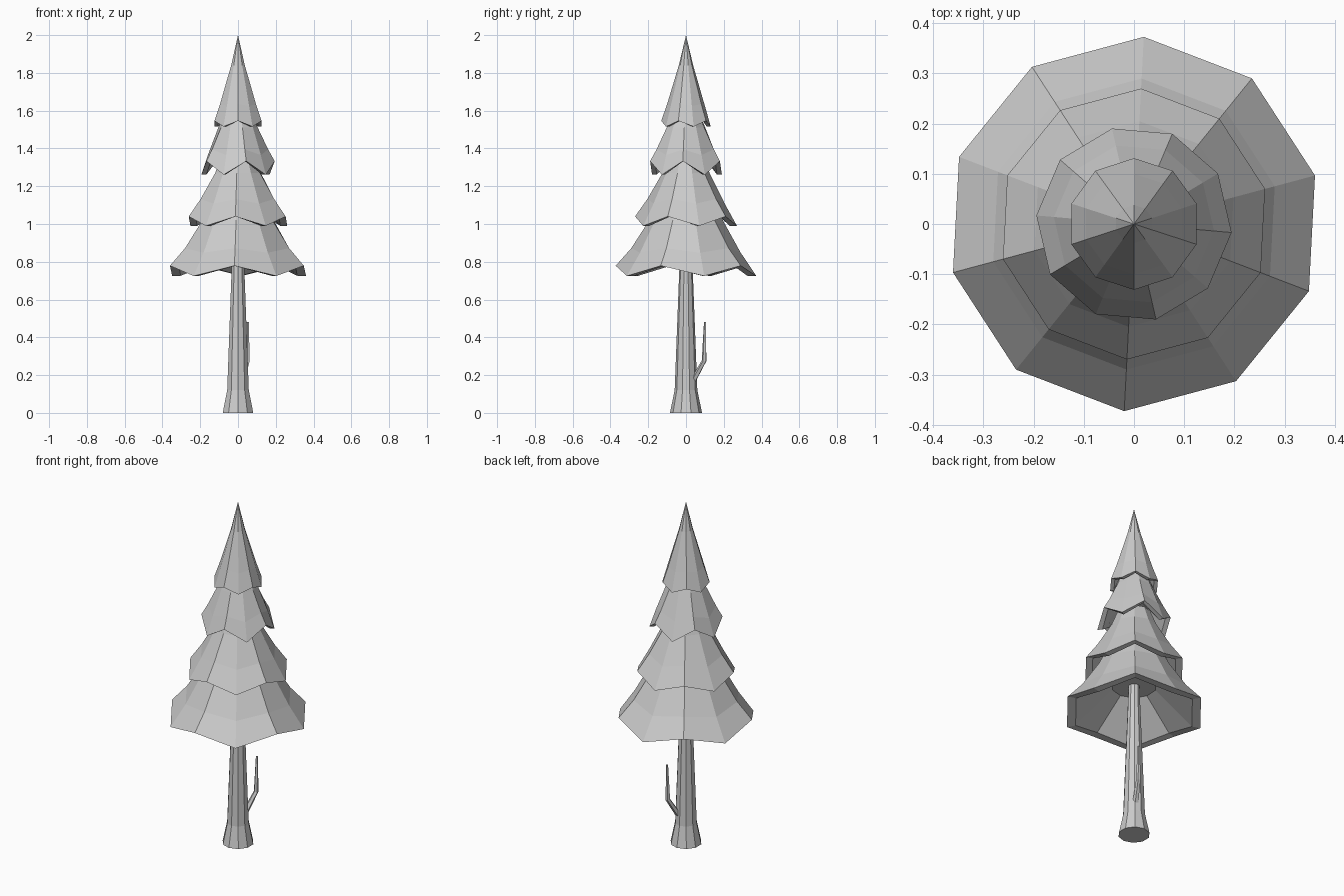
import bpy, bmesh
from math import sin, cos, radians, pi
from mathutils import Vector

if "Cube" in bpy.data.objects:
    bpy.data.objects.remove(bpy.data.objects["Cube"])


def finish(bm, name):
    bmesh.ops.recalc_face_normals(bm, faces=bm.faces)
    mesh = bpy.data.meshes.new(name)
    bm.to_mesh(mesh)
    bm.free()
    ob = bpy.data.objects.new(name, mesh)
    bpy.context.collection.objects.link(ob)
    return ob


def loft(name, rings, n, start):
    """Stack of rings (radius, height, zigzag) with both ends capped, flat faces."""
    bm = bmesh.new()
    loops = []
    for r, z, zig in rings:
        if r == 0:
            loops.append([bm.verts.new((0, 0, z))])
            continue
        loops.append([bm.verts.new((r * cos(radians(start) + 2 * pi * k / n),
                                    r * sin(radians(start) + 2 * pi * k / n),
                                    z + (zig if k % 2 == 0 else -zig)))
                      for k in range(n)])
    for a, b in zip(loops, loops[1:]):
        for k in range(n):
            j = (k + 1) % n
            if len(b) == 1:
                bm.faces.new((a[k], a[j], b[0]))
            else:
                bm.faces.new((a[k], a[j], b[j], b[k]))
    for loop in (loops[0], loops[-1]):
        if len(loop) > 1:
            bm.faces.new(loop)
    return finish(bm, name)


# Foliage tiers: ceiling, inner lip, hem, then outer slope upward
tiers = [
    ("foliage_bottom", 267, [(0.12, 0.91, 0), (0.325, 0.752, 0.026), (0.373, 0.752, 0.027),
                             (0.29, 0.86, 0.012), (0.195, 1.02, 0), (0.14, 1.14, 0)]),
    ("foliage_lower", 267, [(0.10, 1.13, 0), (0.232, 1.015, 0.025), (0.27, 1.015, 0.025),
                            (0.205, 1.12, 0.012), (0.125, 1.27, 0), (0.09, 1.36, 0)]),
    ("foliage_upper", 283, [(0.08, 1.40, 0), (0.168, 1.297, 0.035), (0.195, 1.297, 0.036),
                            (0.16, 1.38, 0.015), (0.105, 1.51, 0), (0.07, 1.59, 0)]),
    ("foliage_top", 270, [(0.06, 1.60, 0), (0.11, 1.531, 0.015), (0.131, 1.531, 0.015),
                          (0.1, 1.63, 0.005), (0.038, 1.84, 0), (0, 2.0, 0)]),
]
for name, start, rings in tiers:
    loft(name, rings, 10, start)

# Trunk with flared foot
loft("trunk", [(0.085, 0, 0), (0.06, 0.12, 0), (0.034, 0.8, 0), (0.03, 0.95, 0)], 10, 270)

# Bare side branch swept along a bent path
path = [((0.02, 0.035, 0.165), 0.016), ((0.05, 0.096, 0.275), 0.013), ((0.052, 0.101, 0.48), 0.006)]
bm = bmesh.new()
prev = None
for i, (p, r) in enumerate(path):
    p = Vector(p)
    t = (Vector(path[min(i + 1, 2)][0]) - Vector(path[max(i - 1, 0)][0])).normalized()
    side = t.cross(Vector((-0.46, 0.89, 0))).normalized() if i == 2 else Vector((0.89, -0.46, 0))
    side = Vector((0.89, -0.46, 0))
    up = t.cross(side).normalized()
    ring = [bm.verts.new(p + r * (side * cos(2 * pi * k / 5) + up * sin(2 * pi * k / 5)))
            for k in range(5)]
    if prev:
        for k in range(5):
            bm.faces.new((prev[k], prev[(k + 1) % 5], ring[(k + 1) % 5], ring[k]))
    if i in (0, 2):
        bm.faces.new(ring)
    prev = ring
finish(bm, "side_branch")
